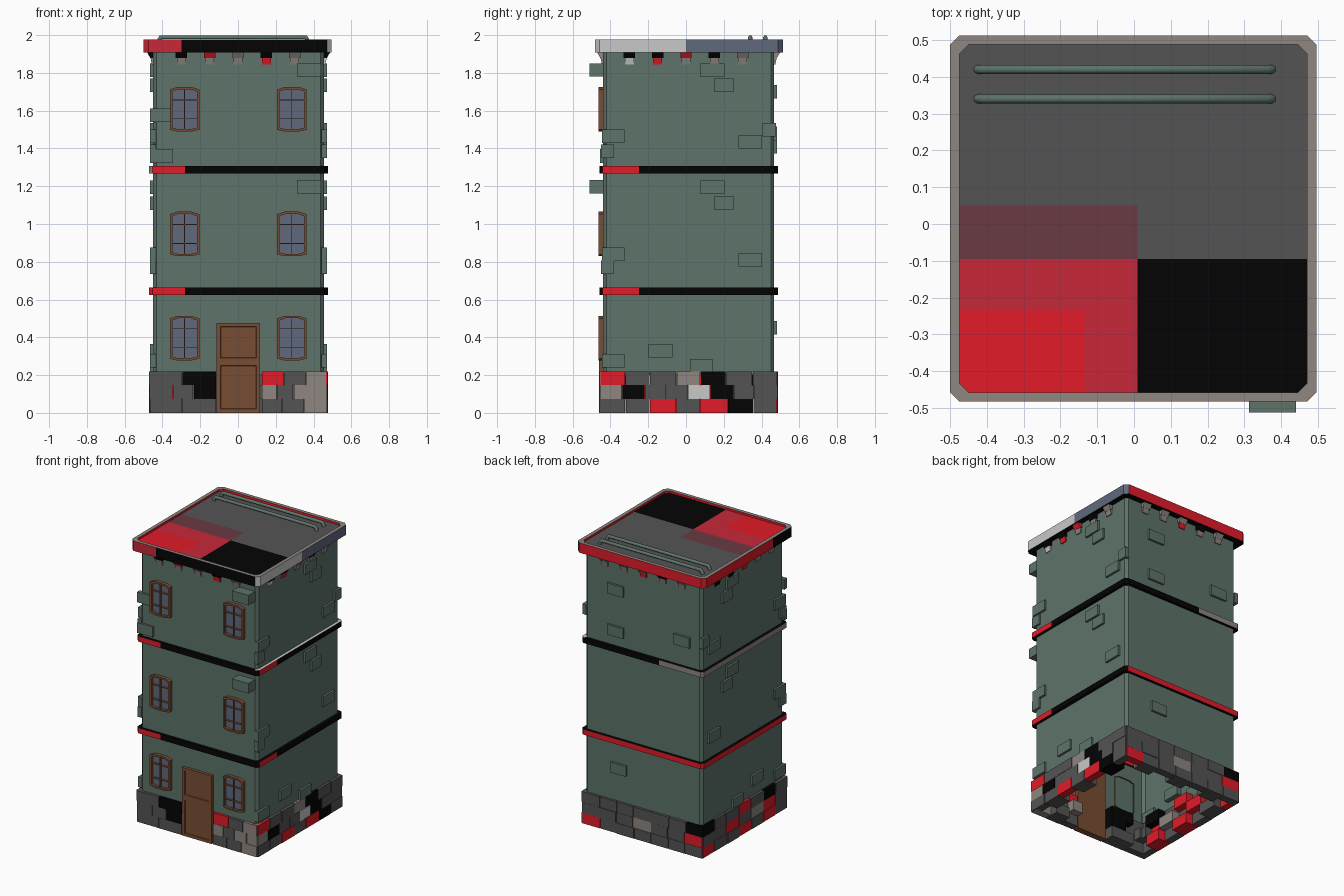
import bpy, bmesh, math, random
from mathutils import Vector

if "Cube" in bpy.data.objects:
    bpy.data.objects.remove(bpy.data.objects["Cube"])

random.seed(4)

# ---- palette (sRGB 0-255, stored linear) ----
PALETTE = {
    "wall_green": (93, 115, 105), "wood_brown": (121, 77, 51), "slate_blue": (96, 104, 124),
    "black": (4, 4, 4), "red": (226, 27, 40), "crimson": (200, 40, 56),
    "maroon": (107, 58, 66), "dark_grey": (84, 84, 84), "taupe": (142, 134, 128),
    "light_grey": (200, 200, 200)}
NAMES = list(PALETTE)
GREEN, BROWN, SLATE, BLACK, RED, CRIMSON, MAROON, GREY, TAUPE, LIGHT = range(10)


def lin(c):
    c /= 255
    return c / 12.92 if c <= 0.04045 else ((c + 0.055) / 1.055) ** 2.4


MATS = []
for n in NAMES:
    m = bpy.data.materials.new(n)
    m.diffuse_color = (*[lin(c) for c in PALETTE[n]], 1)
    m.use_nodes = True
    m.node_tree.nodes["Principled BSDF"].inputs["Base Color"].default_value = m.diffuse_color
    MATS.append(m)

CX, CY = 0.003, 0.014      # centre of the tower shaft
HALF = 0.453               # half width of the shaft


def finish(name, bm):
    bmesh.ops.recalc_face_normals(bm, faces=bm.faces)
    me = bpy.data.meshes.new(name)
    for m in MATS:
        me.materials.append(m)
    bm.to_mesh(me)
    bm.free()
    ob = bpy.data.objects.new(name, me)
    bpy.context.collection.objects.link(ob)
    return ob


def on_side(side, u, d, z):
    """side 0 front, 1 right, 2 back, 3 left; u = world x or y, d = outward distance"""
    return Vector([(u, CY - d, z), (CX + d, u, z), (u, CY + d, z), (CX - d, u, z)][side])


def prism(bm, side, prof, u0, u1, mat):
    """extrude a (distance, height) profile along a side"""
    a = [bm.verts.new(on_side(side, u0, d, z)) for d, z in prof]
    b = [bm.verts.new(on_side(side, u1, d, z)) for d, z in prof]
    n = len(prof)
    fs = [bm.faces.new(a), bm.faces.new(b[::-1])]
    fs += [bm.faces.new((a[i], b[i], b[(i + 1) % n], a[(i + 1) % n])) for i in range(n)]
    for f in fs:
        f.material_index = mat


def block(bm, side, u0, u1, d0, d1, z0, z1, mat):
    prism(bm, side, [(d0, z0), (d1, z0), (d1, z1), (d0, z1)], u0, u1, mat)


def loft(loops, cap_end=False, closed=False, center=(CX, CY)):
    """stack of chamfered squares (half, chamfer, z)"""
    bm = bmesh.new()
    rings = []
    for h, c, z in loops:
        k = h - c
        pts = [(-k, -h), (k, -h), (h, -k), (h, k), (k, h), (-k, h), (-h, k), (-h, -k)]
        rings.append([bm.verts.new((center[0] + x, center[1] + y, z)) for x, y in pts])
    pairs = list(zip(rings, rings[1:])) + ([(rings[-1], rings[0])] if closed else [])
    for a, b in pairs:
        for i in range(8):
            j = (i + 1) % 8
            bm.faces.new((a[i], a[j], b[j], b[i]))
    if cap_end:
        bm.faces.new(rings[-1])
    bmesh.ops.recalc_face_normals(bm, faces=bm.faces)
    return bm


def cut(bm, xs=(), ys=()):
    for axis, vals in ((Vector((1, 0, 0)), xs), (Vector((0, 1, 0)), ys)):
        for v in vals:
            bmesh.ops.bisect_plane(bm, geom=bm.verts[:] + bm.edges[:] + bm.faces[:],
                                   plane_co=axis * v, plane_no=axis)


def paint(bm, rule):
    bm.normal_update()
    for f in bm.faces:
        f.material_index = rule(f.calc_center_median(), f.normal)


# ---- shaft: open-bottomed shell ----
finish("tower_walls", loft([(HALF, 0.018, 0.2), (HALF, 0.018, 1.93)]))


# ---- two floor bands ----
def lower_rule(c, n):
    if n.y < -0.5:
        return RED if c.x < -0.28 else BLACK
    if n.x > 0.5:
        return RED if c.y < -0.25 else BLACK
    return RED if abs(n.z) < 0.5 else BLACK


def upper_rule(c, n):
    if n.y > 0.5:
        return BLACK if c.x > -0.13 else TAUPE
    if n.x < -0.5:
        return TAUPE
    if n.z > 0.5:
        return LIGHT if c.x > 0.44 else BLACK
    return lower_rule(c, n)


for nm, z, rule in (("lower_band", 0.625, lower_rule), ("upper_band", 1.268, upper_rule)):
    bm = loft([(0.44, 0.015, z), (0.473, 0.018, z), (0.473, 0.018, z + 0.038),
               (0.44, 0.015, z + 0.038)], closed=True)
    cut(bm, (-0.28, -0.13), (-0.25,))
    paint(bm, rule)
    finish(nm, bm)


# ---- cornice with sunken roof ----
def cornice_rule(c, n):
    if n.z > 0.5:
        return TAUPE
    if n.z < -0.5:
        return BLACK
    if abs(c.x) < 0.475 and -0.465 < c.y < 0.495 and c.z > 1.968:
        return RED                         # inner lip
    if n.x > 0.5:
        return LIGHT if c.y < 0 else SLATE
    if n.y < -0.5:
        return CRIMSON if c.x < -0.3 else BLACK
    if n.x < -0.5 and c.y < -0.25:
        return BLACK
    return RED


RC = (-0.002, 0.015)
bm = loft([(0.44, 0.02, 1.908), (0.4975, 0.025, 1.908), (0.4975, 0.025, 1.977),
           (0.472, 0.025, 1.977), (0.472, 0.025, 1.962)], center=RC)
cut(bm, (-0.3,), (-0.25, 0.0))
paint(bm, cornice_rule)
finish("cornice", bm)


def roof_rule(c, n):
    if c.x < 0.01:
        if c.y < -0.235 and c.x < -0.135:
            return RED
        if c.y < -0.095:
            return CRIMSON
        return MAROON if c.y < 0.05 else GREY
    return BLACK if c.y < -0.095 else GREY


bm = loft([(0.472, 0.025, 1.955), (0.472, 0.025, 1.962)], cap_end=True, center=RC)
cut(bm, (-0.135, 0.01), (-0.235, -0.095, 0.05))
paint(bm, roof_rule)
finish("roof", bm)

# ---- dentils under the cornice ----
bm = bmesh.new()
TOPS = [[BLACK, RED, TAUPE, BLACK, TAUPE], [BLACK, BLACK, RED, BLACK, TAUPE],
        [TAUPE, BLACK, TAUPE, TAUPE, TAUPE], [BLACK, TAUPE, RED, BLACK, BLACK]]
FEET = [[TAUPE, TAUPE, TAUPE, RED, TAUPE], [LIGHT, RED, TAUPE, TAUPE, TAUPE],
        [TAUPE, TAUPE, RED, TAUPE, TAUPE], [TAUPE, TAUPE, RED, BLACK, BLACK]]
for s in range(4):
    for i in range(5):
        u = -0.3 + 0.15 * i
        prism(bm, s, [(0.44, 1.878), (0.467, 1.878), (0.485, 1.91), (0.44, 1.91)],
              u - 0.03, u + 0.03, TOPS[s][i])
        prism(bm, s, [(0.44, 1.845), (0.459, 1.845), (0.466, 1.878), (0.44, 1.878)],
              u - 0.024, u + 0.024, FEET[s][i])
finish("dentils", bm)

# ---- roof pipes ----
for i, y in enumerate((0.34, 0.42)):
    cu = bpy.data.curves.new("roof_pipe", 'CURVE')
    cu.dimensions = '3D'
    cu.bevel_depth, cu.bevel_resolution, cu.use_fill_caps = 0.0125, 1, True
    sp = cu.splines.new('POLY')
    pts = [(-0.425, 1.96), (-0.41, 1.9875), (0.36, 1.9875), (0.375, 1.96)]
    sp.points.add(3)
    for p, (x, z) in zip(sp.points, pts):
        p.co = (x, y, z, 1)
    cu.materials.append(MATS[GREEN])
    bpy.context.collection.objects.link(bpy.data.objects.new(f"roof_pipe_{i + 1}", cu))

# ---- raised wall stones (centre u, z, width) ----
SIDE = [(0.14, 1.815, .125), (0.2, 1.735, .105), (0.34, 1.435, .125), (-0.385, 1.465, .12),
        (-0.415, 1.385, .07), (0.44, 1.5, .072), (0.14, 1.195, .125), (0.2, 1.11, .105),
        (0.34, 0.81, .125), (-0.385, 0.84, .12), (-0.415, 0.77, .07), (-0.385, 0.275, .12),
        (-0.135, 0.33, .125), (0.08, 0.25, .12)]
BACK = [(0.215, 1.7, .125), (0.215, 1.41, .125), (-0.3, 1.48, .125), (0.19, 0.45, .12)]
FRONT = [(-0.41, 1.575, .11), (-0.405, 1.36, .12)]
bm = bmesh.new()
for s, stones in ((0, FRONT), (1, SIDE), (2, BACK), (3, SIDE)):
    for u, z, w in stones:
        block(bm, s, u - w / 2, u + w / 2, 0.438 if abs(u) > 0.37 else 0.42, 0.468,
              z - 0.036, z + 0.036, GREEN)
for z in (1.815, 1.197):                   # two deep stones on the front
    block(bm, 0, 0.312, 0.44, 0.42, 0.526, z - 0.035, z + 0.035, GREEN)
finish("wall_stones", bm)

# ---- base brick courses: one colour letter per brick, bottom course first ----
KEY = {"g": GREY, "k": BLACK, "r": RED, "t": TAUPE, "l": LIGHT}
COURSES = [("gg ggt", "ggk tgtt", "gk rgt"), ("ggrgrkg", "tkgglkgg", "rggtkgg"),
           ("ggggggr", "rggtggg", "kgggggg"), ("grgrggr", "grtgrgg", "gkgrggk")]
bm = bmesh.new()
for s in range(4):
    lo, hi = (-0.467, 0.468) if s % 2 == 0 else (-0.454, 0.482)
    for r, row in enumerate(COURSES[s]):
        groups = [(row, lo, hi)]
        if s == 0:                         # leave room for the door
            a, b = row.split()
            groups = [(a, lo, -0.115), (b, 0.125, hi)]
        for letters, a, b in groups:
            cuts = [a] + [a + (b - a) * (i + random.uniform(-.06, .06)) / len(letters)
                          for i in range(1, len(letters))] + [b]
            for i, ch in enumerate(letters):
                block(bm, s, cuts[i] + 0.002, cuts[i + 1] - 0.002,
                      0.37 if (i + r) % 2 else 0.42, 0.472 + random.uniform(-.003, .002),
                      r * 0.0735, r * 0.0735 + 0.0733, KEY[ch])
finish("base_bricks", bm)

# ---- windows: arched frame, glass and thin glazing bars ----
OUT = [(-.078, -.108), (-.04, -.117), (.04, -.117), (.078, -.108),
       (.078, .105), (.04, .118), (-.04, .118), (-.078, .105)]
for k, zc in enumerate((0.395, 0.947, 1.607)):
    for side_name, xc in (("left", -0.283), ("right", 0.285)):
        bm = bmesh.new()
        rings = [[bm.verts.new((xc + x * sx, y, zc + z * sz)) for x, z in OUT]
                 for sx, sz, y in ((1, 1, -0.43), (1, 1, -0.463), (.83, .9, -0.463), (.83, .9, -0.446))]
        for a, b in zip(rings, rings[1:]):
            for i in range(8):
                bm.faces.new((a[i], a[i - 1], b[i - 1], b[i])).material_index = BROWN
        bm.faces.new(rings[-1]).material_index = SLATE
        block(bm, 0, xc - .002, xc + .002, 0.455, 0.475, zc - .105, zc + .106, BROWN)
        for dz in (-0.05, 0.05):
            block(bm, 0, xc - .065, xc + .065, 0.455, 0.475, zc + dz - .002, zc + dz + .002, BROWN)
        finish(f"window_{side_name}_{k + 1}", bm)

# ---- door with two sunken panels ----
bm = bmesh.new()
block(bm, 0, -0.113, 0.117, 0.43, 0.474, 0.0, 0.477, BROWN)
bmesh.ops.bisect_plane(bm, geom=bm.verts[:] + bm.edges[:] + bm.faces[:],
                       plane_co=(0, 0, 0.27), plane_no=(0, 0, 1))
bmesh.ops.recalc_face_normals(bm, faces=bm.faces)
panels = [f for f in bm.faces if f.normal.y < -0.9]
bmesh.ops.inset_individual(bm, faces=panels, thickness=0.028, depth=0)
bmesh.ops.inset_individual(bm, faces=panels, thickness=0.004, depth=-0.005)
finish("door", bm)
